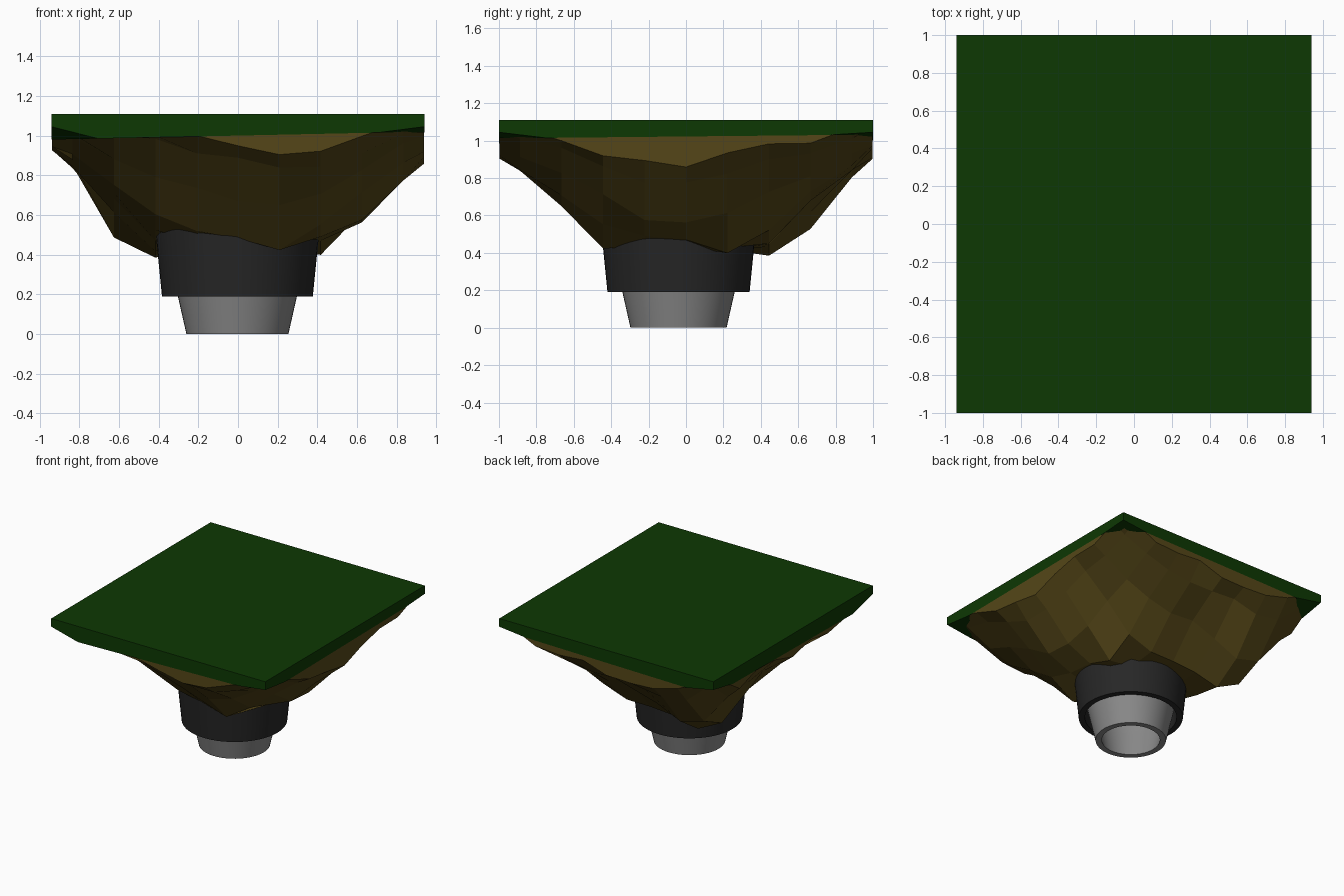
import bpy, bmesh, math, random

if "Cube" in bpy.data.objects:
    bpy.data.objects.remove(bpy.data.objects["Cube"])

random.seed(4)
HX, HY, TOP = 0.94, 1.0, 1.11


def material(name, rgb):
    m = bpy.data.materials.new(name)
    m.diffuse_color = (*rgb, 1)
    m.use_nodes = True
    m.node_tree.nodes["Principled BSDF"].inputs["Base Color"].default_value = m.diffuse_color
    return m


def make(name, bm, mat, smooth=False):
    me = bpy.data.meshes.new(name)
    bm.to_mesh(me)
    bm.free()
    ob = bpy.data.objects.new(name, me)
    bpy.context.collection.objects.link(ob)
    me.materials.append(mat)
    if smooth:
        bpy.context.view_layer.objects.active = ob
        ob.select_set(True)
        bpy.ops.object.shade_smooth_by_angle(angle=math.radians(35))
        ob.select_set(False)
    return ob


def lathe(name, profile, centre, mat, n=48):
    # closed (radius, z) profile spun around a vertical axis
    bm = bmesh.new()
    rings = [[bm.verts.new((centre[0] + r * math.cos(2 * math.pi * i / n),
                            centre[1] + r * math.sin(2 * math.pi * i / n), z))
              for i in range(n)] for r, z in profile]
    for a, b in zip(rings, rings[1:] + rings[:1]):
        for i in range(n):
            j = (i + 1) % n
            bm.faces.new((a[i], a[j], b[j], b[i]))
    bmesh.ops.recalc_face_normals(bm, faces=bm.faces)
    return make(name, bm, mat, True)


grass = material("grass", (0.004, 0.04, 0.001))
earth = material("earth", (0.09, 0.062, 0.009))
dark = material("dark_metal", (0.02, 0.02, 0.02))
metal = material("metal", (0.25, 0.25, 0.25))

# Grass slab: flat top, underside corners chamfered upward, open where the rock meets it
bm = bmesh.new()
corners = [(-HX, -HY), (HX, -HY), (HX, HY), (-HX, HY)]
ring_z = [(0.985, 1.015), (1.015, 1.03), (1.02, 1.0), (1.0, 0.98)]
top = [bm.verts.new((x, y, TOP)) for x, y in corners]
low = [bm.verts.new((x, y, 1.045)) for x, y in corners]
sides = []
for k in range(4):
    (ax, ay), (bx, by) = corners[k], corners[(k + 1) % 4]
    sides.append([bm.verts.new((ax + (bx - ax) * t, ay + (by - ay) * t, z))
                  for t, z in zip((0.125, 0.875), ring_z[k])])
bm.faces.new(top)
for k in range(4):
    j = (k + 1) % 4
    bm.faces.new((top[k], low[k], *sides[k], low[j], top[j]))
    bm.faces.new((low[k], sides[k - 1][1], sides[k][0]))
make("grass_slab", bm, grass)

# Rock underside: coarse height field with broad lumps, and a skirt up into the slab
PROFILE = [(0, .42), (.36, .44), (.45, .48), (.67, .68), (.89, .87), (1, .95), (1.08, .99), (1.3, 1.0)]
LUMPS = [(-.57, .58, .2, -.31), (-.41, .33, .13, -.07), (.62, -.1, .17, -.08),
         (.94, -.12, .26, -.07), (.36, -1, .2, -.04), (-.45, -1, .3, .08),
         (.3, -.43, .18, -.06), (-.2, -.42, .12, .03), (-.9, .4, .15, .08),
         (-.2, 1, .2, -.03), (0, 0, .3, .03), (.36, .36, .17, -.1), (.42, -.2, .1, .06)]


def height(i, j):
    x, y = i * HX / 4.5, j * HY / 4.5
    if abs(i) >= 4 and abs(j) >= 4:     # tucked behind the slab's corner chamfers
        return {8: 1.01, 8.5: 1.07, 9: 1.075}[abs(i) + abs(j)]
    r = ((abs(x) / HX) ** 3 + abs(y) ** 3) ** (1 / 3)
    z = PROFILE[-1][1]
    for (r0, z0), (r1, z1) in zip(PROFILE, PROFILE[1:]):
        if r0 <= r < r1:
            z = z0 + (z1 - z0) * (r - r0) / (r1 - r0)
    for cx, cy, s, amp in LUMPS:
        z += amp * math.exp(-((x - cx) ** 2 + (y - cy) ** 2) / (2 * s * s))
    return max(.385, min(z + random.uniform(-.028, .028), 1.0))


bm = bmesh.new()
steps = [-4.5, -4, -3, -2, -1, 0, 1, 2, 3, 4, 4.5]
N = len(steps)
grid = [[bm.verts.new((i * (HX - .002) / 4.5, j * (HY - .002) / 4.5, height(i, j)))
         for i in steps] for j in steps]
for j in range(N - 1):
    for i in range(N - 1):
        bm.faces.new((grid[j][i], grid[j + 1][i], grid[j + 1][i + 1], grid[j][i + 1]))
rim = grid[0][:-1] + [row[-1] for row in grid[:-1]] + grid[-1][:0:-1] + [row[0] for row in grid[:0:-1]]
edge = [bm.verts.new((v.co.x, v.co.y, 1.08)) for v in rim]
for k in range(len(rim)):
    j = (k + 1) % len(rim)
    bm.faces.new((rim[k], rim[j], edge[j], edge[k]))
make("rock_underside", bm, earth)

# Thruster: dark housing ring and flared hollow nozzle
C = (-0.003, -0.04)
lathe("thruster_housing", [(.38, .19), (.415, .54), (.34, .54), (.335, .19)], C, dark)
lathe("thruster_nozzle", [(.257, 0), (.30, .19), (.325, .30), (.33, .45),
                          (.28, .45), (.275, .30), (.25, .19), (.212, 0)], C, metal)
